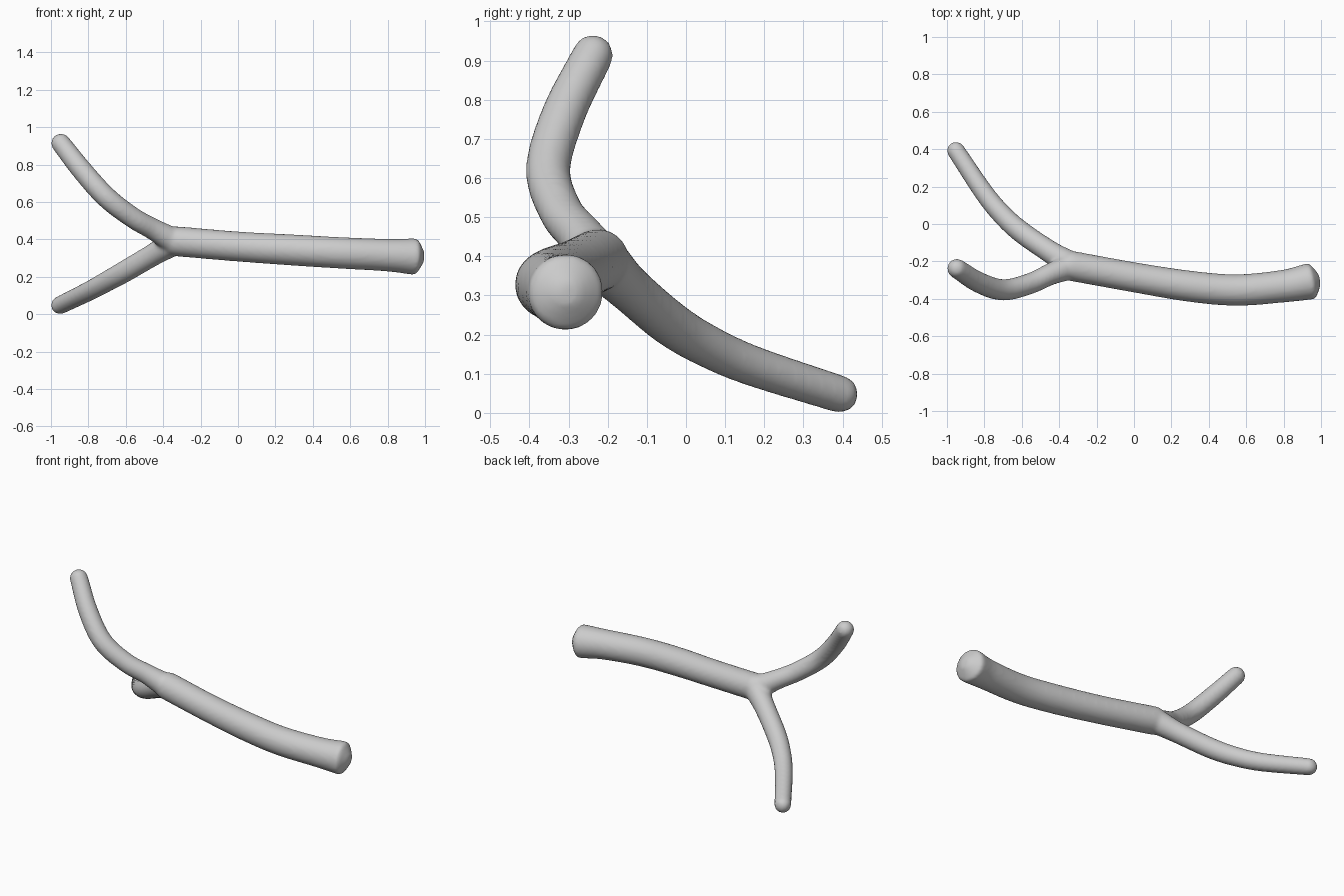
import bpy, bmesh, math
from mathutils import Vector

cube = bpy.data.objects.get("Cube")
if cube:
    bpy.data.objects.remove(cube, do_unlink=True)

SIDES, STEPS = 32, 10
ROUND = [(math.sin(a), math.cos(a)) for a in (math.radians(d) for d in range(12, 90, 12))]
BLUNT_CONE = [(0.12, 0.93), (0.33, 0.6), (0.5, 0.28)]


def smooth_path(points):
    """Sample a smooth curve through (x, y, z, radius) points."""
    pts = [Vector(p) for p in points]
    pts = [2 * pts[0] - pts[1]] + pts + [2 * pts[-1] - pts[-2]]
    out = []
    for a, b, c, d in zip(pts, pts[1:], pts[2:], pts[3:]):
        for i in range(STEPS):
            t = i / STEPS
            out.append(b + (c - a) * t / 2 + (2 * a - 5 * b + 4 * c - d) * t * t / 2
                       + (3 * b - a - 3 * c + d) * t ** 3 / 2)
    return out + [pts[-2]]


def add_tube(bm, points, end_cap):
    """Sweep a closed round tube: domed at the start, end_cap at the end."""
    path = smooth_path(points)
    stations = []
    for i, p in enumerate(path):
        tangent = path[min(i + 1, len(path) - 1)] - path[max(i - 1, 0)]
        stations.append((p.xyz, tangent.xyz.normalized(), p.w))
    c, t, r = stations[0]
    start = [(c - t * r * d, t, r * s) for d, s in reversed(ROUND)]
    c, t, r = stations[-1]
    end = [(c + t * r * d, t, r * s) for d, s in end_cap]
    rings = []
    for c, t, r in start + stations + end:
        u = t.cross(Vector((0, 0, 1))).normalized()
        v = u.cross(t)
        rings.append([bm.verts.new(c + (u * math.cos(k) + v * math.sin(k)) * r)
                      for k in (math.tau * j / SIDES for j in range(SIDES))])
    for a, b in zip(rings, rings[1:]):
        for j in range(SIDES):
            k = (j + 1) % SIDES
            bm.faces.new((a[j], a[k], b[k], b[j]))
    bm.faces.new(rings[0])
    bm.faces.new(rings[-1])


bm = bmesh.new()

# Thick main stem with a flared, blunt end
add_tube(bm, [(-0.33, -0.225, 0.39, 0.08), (0, -0.285, 0.362, 0.08),
              (0.3, -0.333, 0.343, 0.083), (0.55, -0.353, 0.328, 0.084),
              (0.8, -0.332, 0.316, 0.087), (0.945, -0.306, 0.308, 0.098)], BLUNT_CONE)

# Rising branch
add_tube(bm, [(-0.35, -0.23, 0.395, 0.07), (-0.45, -0.27, 0.453, 0.058),
              (-0.56, -0.32, 0.515, 0.056), (-0.7, -0.352, 0.622, 0.057),
              (-0.83, -0.312, 0.765, 0.056), (-0.947, -0.238, 0.914, 0.052)], ROUND)

# Descending branch
add_tube(bm, [(-0.35, -0.21, 0.38, 0.07), (-0.45, -0.148, 0.32, 0.06),
              (-0.6, -0.045, 0.232, 0.058), (-0.7, 0.045, 0.176, 0.055),
              (-0.8, 0.165, 0.122, 0.052), (-0.952, 0.392, 0.048, 0.048)], ROUND)

bmesh.ops.recalc_face_normals(bm, faces=bm.faces)
mesh = bpy.data.meshes.new("forked_tube")
bm.to_mesh(mesh)
bm.free()
tube = bpy.data.objects.new("forked_tube", mesh)
bpy.context.collection.objects.link(tube)

# Single grey material
grey = bpy.data.materials.new("light_grey")
grey.use_nodes = True
color = (0.6, 0.6, 0.6, 1)
grey.diffuse_color = color
for node in grey.node_tree.nodes:
    if node.type == "BSDF_PRINCIPLED":
        node.inputs["Base Color"].default_value = color
mesh.materials.append(grey)

# Fuse the three tubes into one skin and soften the fork
remesh = tube.modifiers.new("fuse", "REMESH")
remesh.mode = "VOXEL"
remesh.voxel_size = 0.011
remesh.use_smooth_shade = True
soften = tube.modifiers.new("soften", "SMOOTH")
soften.factor = 0.5
soften.iterations = 6
